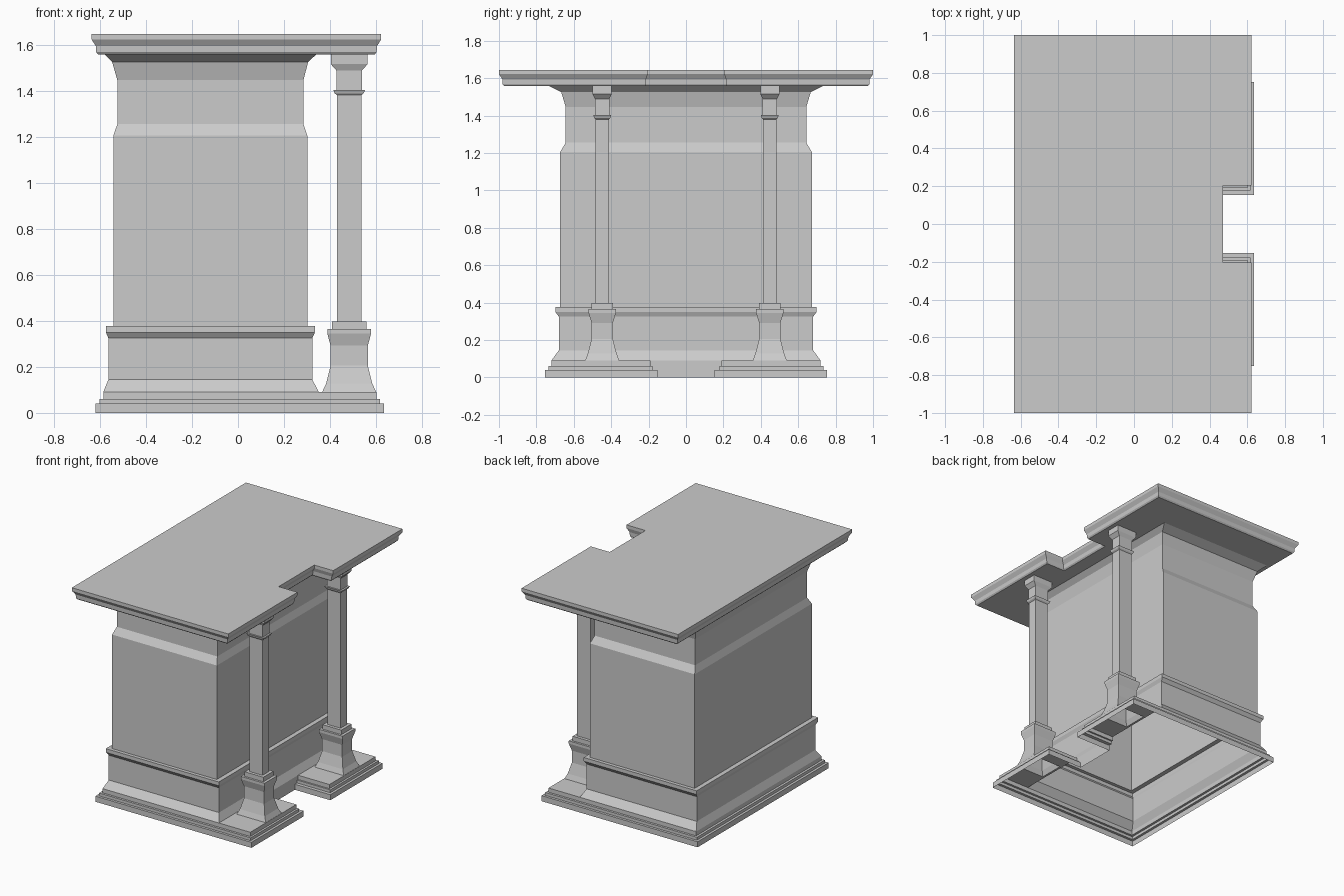
import bpy, bmesh


def loft(name, loops, cap_bottom=False, cap_top=False):
    """Skin a stack of equal-length counter-clockwise loops with flat faces."""
    bm = bmesh.new()
    rows = [[bm.verts.new(p) for p in loop] for loop in loops]
    n = len(rows[0])
    for a, b in zip(rows, rows[1:]):
        for i in range(n):
            j = (i + 1) % n
            bm.faces.new((a[i], a[j], b[j], b[i]))
    if cap_bottom:
        bm.faces.new(rows[0][::-1])
    if cap_top:
        bm.faces.new(rows[-1])
    mesh = bpy.data.meshes.new(name)
    bm.to_mesh(mesh)
    bm.free()
    obj = bpy.data.objects.new(name, mesh)
    bpy.context.collection.objects.link(obj)
    return obj


def rect(x0, x1, y0, y1, z):
    return [(x0, y0, z), (x1, y0, z), (x1, y1, z), (x0, y1, z)]


def notched(x0, x1, y, notch_x, notch_y, z):
    """Rectangle with a notch in the middle of its +x side."""
    return [(x0, -y, z), (x1, -y, z), (x1, -notch_y, z), (notch_x, -notch_y, z),
            (notch_x, notch_y, z), (x1, notch_y, z), (x1, y, z), (x0, y, z)]


STEP_TOP = 0.0915

# Stepped base: open underneath, notch between the two feet
steps = [(-0.62, 0.635, 0.753, 0.153, 0, 0.04),
         (-0.602, 0.617, 0.735, 0.178, 0.04, 0.061),
         (-0.585, 0.602, 0.719, 0.19, 0.061, STEP_TOP)]
loft("stepped_base", [notched(x0, x1, y, 0.35, ny, z)
                      for x0, x1, y, ny, za, zb in steps for z in (za, zb)])

# Main body: plinth, moulding, wall, recessed neck and flared top
body = [(-0.585, 0.35, 0.719, STEP_TOP), (-0.563, 0.323, 0.68, 0.145),
        (-0.563, 0.323, 0.68, 0.325), (-0.574, 0.334, 0.698, 0.35),
        (-0.574, 0.334, 0.698, 0.377), (-0.541, 0.301, 0.673, 0.377),
        (-0.541, 0.301, 0.673, 1.205), (-0.524, 0.284, 0.643, 1.255),
        (-0.524, 0.284, 0.643, 1.445), (-0.547, 0.305, 0.667, 1.525),
        (-0.58, 0.34, 0.73, 1.557)]
loft("body", [rect(x0, x1, -y, y, z) for x0, x1, y, z in body])

# Columns: half width in x, half width in y, height
column = [(0.117, 0.091, STEP_TOP), (0.100, 0.077, 0.128), (0.081, 0.057, 0.205),
          (0.081, 0.057, 0.292), (0.095, 0.073, 0.345), (0.095, 0.073, 0.365),
          (0.075, 0.058, 0.365), (0.075, 0.058, 0.398), (0.0535, 0.036, 0.398),
          (0.0535, 0.036, 1.38), (0.063, 0.043, 1.388), (0.069, 0.048, 1.403),
          (0.056, 0.038, 1.403), (0.056, 0.038, 1.488), (0.08, 0.051, 1.515),
          (0.08, 0.051, 1.557)]
for side, label in ((-1, "front"), (1, "back")):
    cx, cy = 0.483, side * 0.448
    y0, y1 = sorted((side * 0.19, side * 0.719))
    # Foot top surrounds the hollow column
    foot = rect(0.35, 0.602, y0, y1, STEP_TOP)
    loft(label + "_column", [foot] + [rect(cx - hx, cx + hx, cy - hy, cy + hy, z)
                                      for hx, hy, z in column])

# Moulded top slab with a notch on the column side
slab = [(0.028, 1.557), (0.02, 1.567), (0.018, 1.594), (0, 1.622), (0, 1.645)]
loft("top_slab", [notched(-0.636 + d, 0.622 - d, 1 - d, 0.47 - d, 0.205 + d * 0.5, z)
                  for d, z in slab], cap_bottom=True, cap_top=True)
